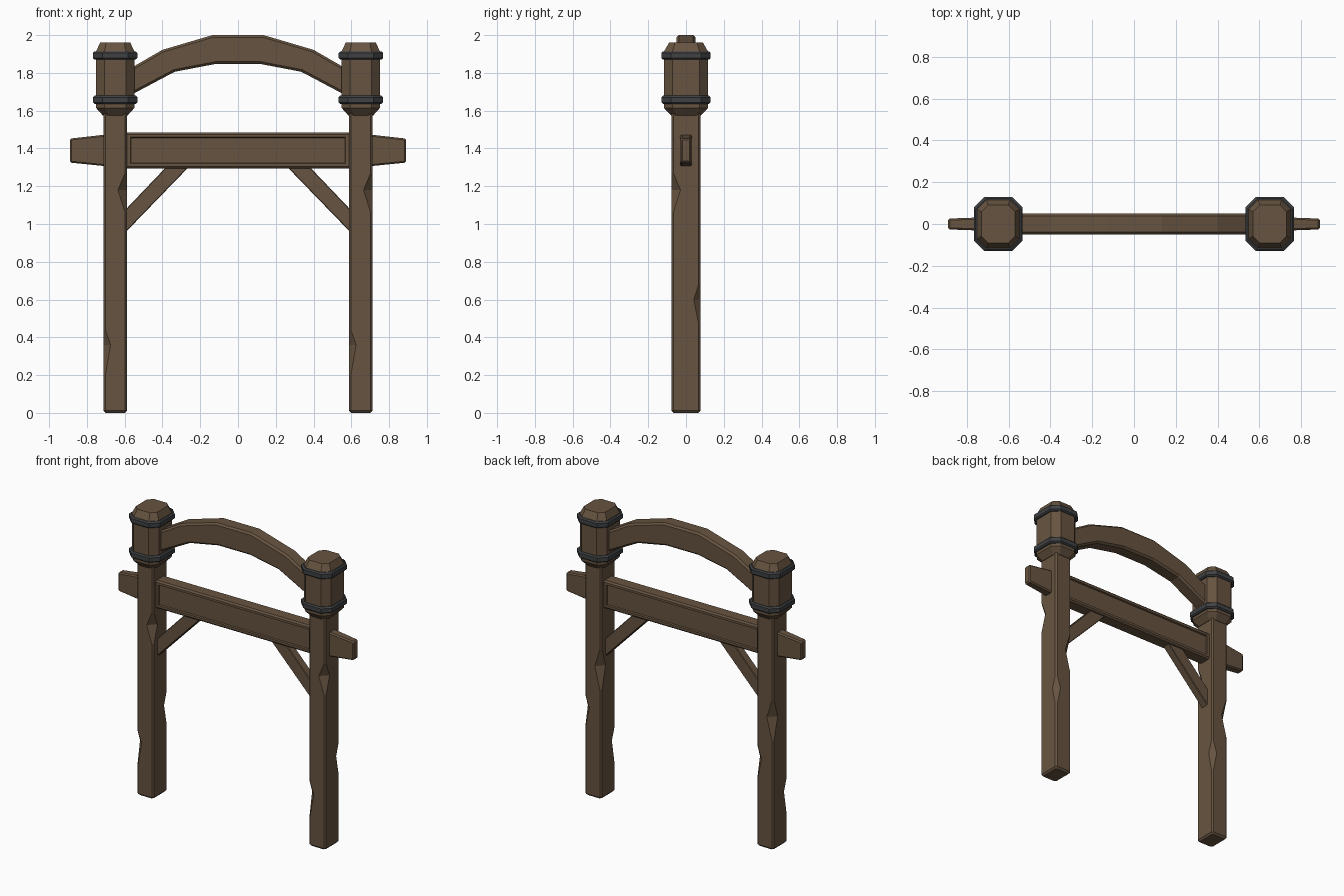
import bpy, bmesh, math
from mathutils import Vector

if "Cube" in bpy.data.objects:
    bpy.data.objects.remove(bpy.data.objects["Cube"])


def material(name, rgb):
    m = bpy.data.materials.new(name)
    m.diffuse_color = (*rgb, 1)
    m.use_nodes = True
    m.node_tree.nodes["Principled BSDF"].inputs["Base Color"].default_value = m.diffuse_color
    return m


WOOD = material("brown wood", (0.135, 0.088, 0.052))
IRON = material("dark iron", (0.05, 0.052, 0.055))


def finish(bm, name, mat):
    bmesh.ops.recalc_face_normals(bm, faces=bm.faces)
    me = bpy.data.meshes.new(name)
    bm.to_mesh(me)
    bm.free()
    me.materials.append(mat)
    ob = bpy.data.objects.new(name, me)
    bpy.context.collection.objects.link(ob)
    return ob


CORNERS = [(1, -1), (1, 1), (-1, 1), (-1, -1)]


def ring(cx, hx, hy, cut, z):
    """Rectangle with its four corners cut off; cut holds one size per corner."""
    pts = []
    for i, (sx, sy) in enumerate(CORNERS):
        c = cut[i]
        a = (cx + sx * (hx - c), sy * hy, z)
        b = (cx + sx * hx, sy * (hy - c), z)
        pts += [a, b] if sx * sy < 0 else [b, a]
    return pts


def stack(name, rings, mat):
    """Skin a pile of rings and close both ends."""
    bm = bmesh.new()
    rows = [[bm.verts.new(p) for p in r] for r in rings]
    n = len(rows[0])
    for lo, hi in zip(rows, rows[1:]):
        for i in range(n):
            j = (i + 1) % n
            bm.faces.new((lo[i], lo[j], hi[j], hi[i]))
    bm.faces.new(rows[0][::-1])
    bm.faces.new(rows[-1])
    return finish(bm, name, mat)


def prism(name, profile, half, bevel):
    """Extrude an x-z outline through y and bevel its edges."""
    bm = bmesh.new()
    f = bm.faces.new([bm.verts.new((x, -half, z)) for x, z in profile])
    ext = bmesh.ops.extrude_face_region(bm, geom=[f])["geom"]
    vs = [v for v in ext if isinstance(v, bmesh.types.BMVert)]
    bmesh.ops.translate(bm, verts=vs, vec=(0, 2 * half, 0))
    bmesh.ops.recalc_face_normals(bm, faces=bm.faces)
    edges = [e for e in bm.edges if e.calc_face_angle() > math.radians(40)]
    bmesh.ops.bevel(bm, geom=edges, offset=bevel, segments=1, affect='EDGES')
    return finish(bm, name, WOOD)


# Worn chips, one per post corner: bottom, deepest point, top, depth
CHIPS = [(1.06, 1.18, 1.27, 0.048), (0.47, 0.60, 0.68, 0.036),
         (0.75, 0.90, 1.02, 0.048), (0.20, 0.36, 0.44, 0.038)]
EDGE = 0.010


def chip_cut(chip, z):
    lo, mid, hi, depth = chip
    t = (z - lo) / (mid - lo) if z <= mid else (hi - z) / (hi - mid)
    return EDGE + (depth - EDGE) * max(0, t)


for side, cx in (("left", -0.65), ("right", 0.65)):
    s = 1 if cx > 0 else -1

    # Post with chipped corners
    levels = sorted([0.012, 1.60] + [z for c in CHIPS for z in c[:3]])
    rings = [ring(cx, 0.052, 0.066, [EDGE] * 4, 0)]
    rings += [ring(cx, 0.0625, 0.077, [chip_cut(c, z) for c in CHIPS], z) for z in levels]
    stack(side + "_post", rings, WOOD)

    # Octagonal post cap
    shape = [(0.066, 0.080, 0.030, 1.575), (0.102, 0.117, 0.045, 1.615),
             (0.102, 0.117, 0.045, 1.912), (0.080, 0.090, 0.032, 1.96)]
    stack(side + "_cap", [ring(cx, hx, hy, [c] * 4, z) for hx, hy, c, z in shape], WOOD)

    # Iron bands round the cap
    for label, z in (("lower", 1.635), ("upper", 1.870)):
        shape = [(0.008, 0), (0, 0.008), (0, 0.036), (0.008, 0.044)]
        stack(f"{side}_{label}_band",
              [ring(cx, 0.117 - d, 0.129 - d, [0.05] * 4, z + h) for d, h in shape], IRON)

    # Tapered beam end sticking out past the post
    bm = bmesh.new()
    bmesh.ops.create_cube(bm, size=1)
    for v in bm.verts:
        out = v.co.x * s > 0
        hy, lo, hi = (0.026, 1.325, 1.452) if out else (0.034, 1.302, 1.478)
        v.co = Vector((s * (0.89 if out else 0.66), math.copysign(hy, v.co.y),
                       hi if v.co.z > 0 else lo))
    bmesh.ops.bevel(bm, geom=bm.edges[:], offset=0.008, segments=1, affect='EDGES')
    finish(bm, side + "_beam_end", WOOD)

    # Diagonal brace
    prism(side + "_brace", [(s * x, z) for x, z in
          [(0.61, 0.941), (0.24, 1.323), (0.36, 1.323), (0.61, 1.061)]], 0.028, 0.004)

# Crossbeam with a sunken panel front and back
beam = prism("crossbeam", [(-0.61, 1.295), (0.61, 1.295), (0.61, 1.485), (-0.61, 1.485)],
             0.047, 0.010)
bm = bmesh.new()
bm.from_mesh(beam.data)
panels = [f for f in bm.faces if abs(f.normal.y) > 0.9]
bmesh.ops.inset_individual(bm, faces=panels, thickness=0.022, depth=0)
for f in panels:
    for v in f.verts:
        v.co.x = math.copysign(0.57, v.co.x)
bmesh.ops.inset_individual(bm, faces=panels, thickness=0.005, depth=-0.010)
bm.to_mesh(beam.data)
bm.free()

# Faceted arch between the caps
top = [(-0.62, 1.795), (-0.40, 1.922), (-0.135, 2.0)]
under = [(-0.62, 1.655), (-0.335, 1.806), (-0.12, 1.847)]
mirror = lambda pts: [(-x, z) for x, z in reversed(pts)]
prism("arch", top + mirror(top) + under[::1] and
      top + mirror(top) + [(-x, z) for x, z in under] + under[::-1], 0.050, 0.012)
